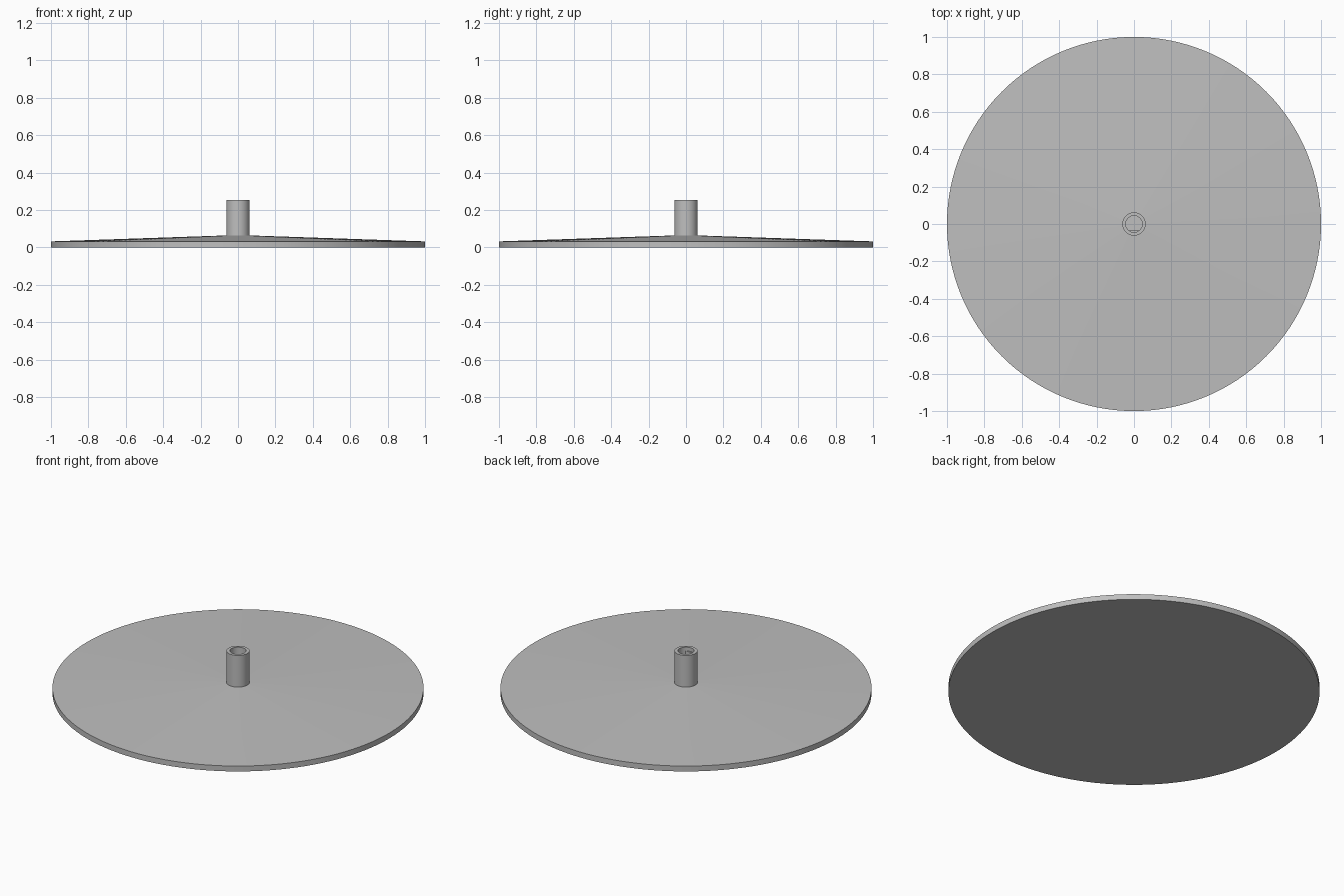
import bpy, bmesh
from math import cos, sin, tau, radians

cube = bpy.data.objects.get("Cube")
if cube:
    bpy.data.objects.remove(cube, do_unlink=True)

SEGMENTS = 128
BORE, FLAT_Y = 0.044, -0.035

grey = bpy.data.materials.new("plain grey")
grey.use_nodes = True
colour = (0.52, 0.52, 0.52, 1)
grey.diffuse_color = colour
grey.node_tree.nodes["Principled BSDF"].inputs["Base Color"].default_value = colour


def lathe(name, profile):
    """Spin (radius, height, lowest y) rings around z and cap both ends."""
    bm = bmesh.new()
    angles = [tau * i / SEGMENTS for i in range(SEGMENTS)]
    rings = [[bm.verts.new((r * cos(a), max(r * sin(a), low), z)) for a in angles]
             for r, z, low in profile]
    for a, b in zip(rings, rings[1:]):
        for i in range(SEGMENTS):
            j = (i + 1) % SEGMENTS
            bm.faces.new((a[i], a[j], b[j], b[i]))
    bm.faces.new(rings[0][::-1])
    bm.faces.new(rings[-1])
    bmesh.ops.recalc_face_normals(bm, faces=bm.faces)
    mesh = bpy.data.meshes.new(name)
    bm.to_mesh(mesh)
    bm.free()
    mesh.materials.append(grey)
    obj = bpy.data.objects.new(name, mesh)
    bpy.context.collection.objects.link(obj)
    bpy.ops.object.select_all(action='DESELECT')
    obj.select_set(True)
    bpy.context.view_layer.objects.active = obj
    bpy.ops.object.shade_smooth_by_angle(angle=radians(30))
    return obj


# Shallow conical disc with a hollow stem; the lower bore is D-shaped
ROUND = -2
lathe("disc_with_socket_stem", [
    (1.0, 0.0, ROUND),
    (1.0, 0.032, ROUND),
    (0.062, 0.064, ROUND),
    (0.062, 0.252, ROUND),
    (BORE, 0.252, ROUND),
    (BORE, 0.23, ROUND),
    (BORE, 0.23, FLAT_Y),
    (BORE, 0.064, FLAT_Y),
])

# Merge the coincident points where the round mouth meets the D-shaped bore
mesh = bpy.data.objects["disc_with_socket_stem"].data
bm = bmesh.new()
bm.from_mesh(mesh)
bmesh.ops.remove_doubles(bm, verts=bm.verts, dist=0.00001)
bmesh.ops.recalc_face_normals(bm, faces=bm.faces)
bm.to_mesh(mesh)
bm.free()
